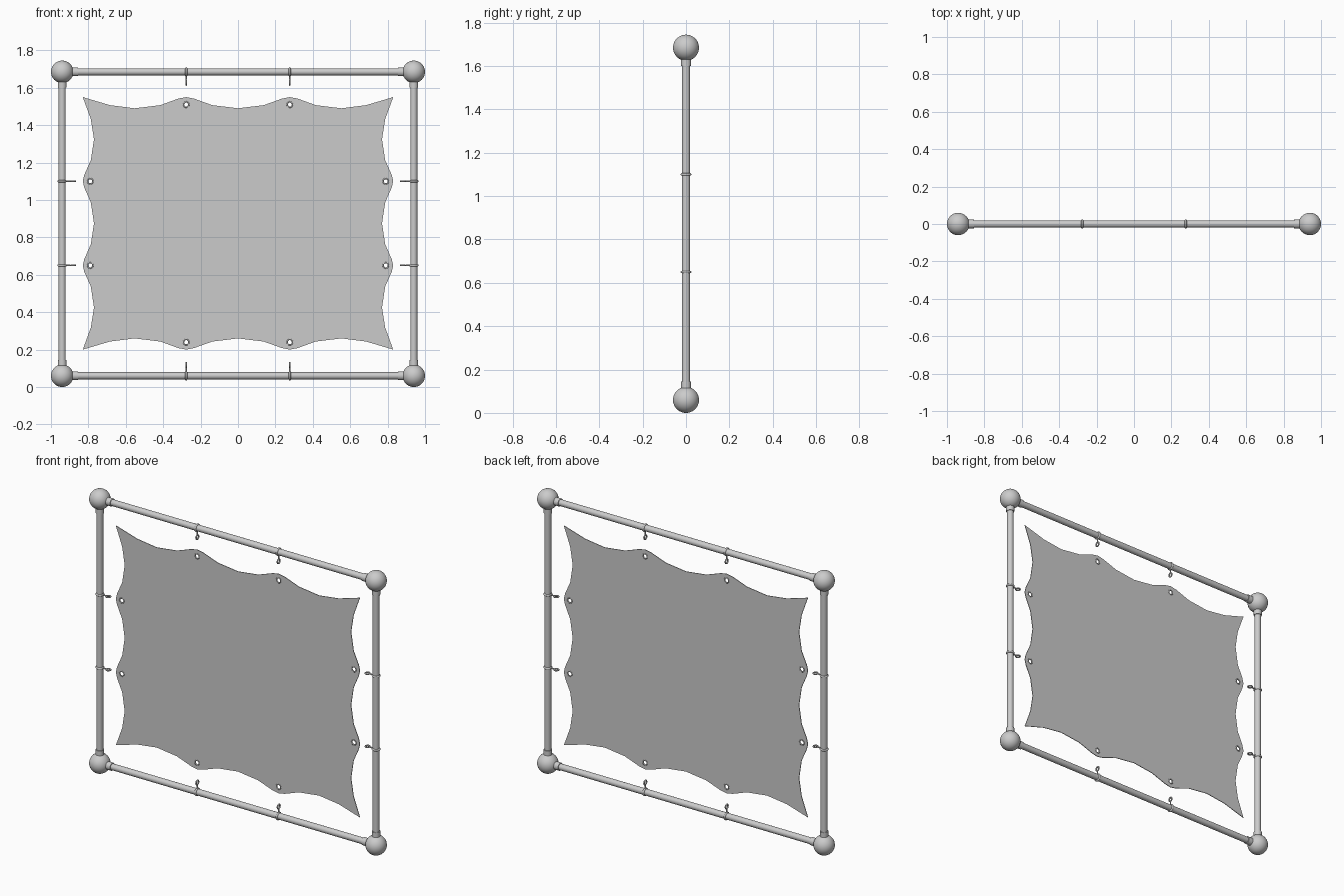
import bpy
from math import pi, cos, sin, radians
from mathutils import Vector

if "Cube" in bpy.data.objects:
    bpy.data.objects.remove(bpy.data.objects["Cube"])

CX, ZB, ZT = 0.94, 0.06, 1.685            # frame corner centres
SX, SB, ST = 0.83, 0.20, 1.55             # cloth bounds
TIE_X, TIE_Z = (-0.277, 0.277), (0.65, 1.10)


def finish(name, angle=40):
    ob = bpy.context.object
    ob.name = name
    bpy.ops.object.shade_smooth_by_angle(angle=radians(angle))
    return ob


def rod(name, a, b, r, n=24):
    a, b = Vector(a), Vector(b)
    d = b - a
    bpy.ops.mesh.primitive_cylinder_add(
        vertices=n, radius=r, depth=d.length, location=(a + b) / 2,
        rotation=d.to_track_quat('Z', 'Y').to_euler())
    return finish(name)


def ring(name, loc, axis, major, minor):
    bpy.ops.mesh.primitive_torus_add(
        location=loc, rotation=Vector(axis).to_track_quat('Z', 'Y').to_euler(),
        major_radius=major, minor_radius=minor, major_segments=24, minor_segments=10)
    return finish(name, 60)


# Ball corners
for x in (-CX, CX):
    for z in (ZB, ZT):
        bpy.ops.mesh.primitive_uv_sphere_add(segments=32, ring_count=20, radius=0.06,
                                             location=(x, 0, z))
        finish("corner_ball")


# Pipes with a collar at each end
def pipe(name, a, b):
    a, b = Vector(a), Vector(b)
    d = (b - a).normalized()
    rod(name, a, b, 0.019)
    for p, s in ((a, d), (b, -d)):
        rod("pipe_collar", p + s * 0.04, p + s * 0.085, 0.0235)


for z, n in ((ZB, "bottom_pipe"), (ZT, "top_pipe")):
    pipe(n, (-CX, 0, z), (CX, 0, z))
for x in (-CX, CX):
    pipe("side_pipe", (x, 0, ZB), (x, 0, ZT))


# Clamp ring, stem and eye on the pipe, and eyelet on the cloth
def tie(p, inward, along, eyelet):
    p, i = Vector(p), Vector(inward)
    ring("clamp_ring", p, along, 0.019, 0.006)
    rod("eye_stem", p + i * 0.015, p + i * 0.042, 0.004, 10)
    ring("hook_eye", p + i * 0.058, along, 0.0125, 0.0045)
    ring("eyelet", eyelet, (0, 1, 0), 0.0145, 0.004)


holes = []
for x in TIE_X:
    for z, s, e in ((ZT, -1, ST), (ZB, 1, SB)):
        holes.append((x, e + s * 0.04))
        tie((x, 0, z), (0, 0, s), (1, 0, 0), (x, 0, e + s * 0.04))
for z in TIE_Z:
    for s in (-1, 1):
        holes.append((s * (SX - 0.04), z))
        tie((s * CX, 0, z), (-s, 0, 0), (0, 0, 1), (s * (SX - 0.04), 0, z))

# Scalloped edge: (fraction along the edge, depth of cut)
half = [(0, 0), (0.087, 0.043), (0.167, 0.06), (0.25, 0.043), (0.308, 0.008),
        (0.333, 0), (0.358, 0.008), (0.417, 0.043), (0.5, 0.06)]
edge = half + [(1 - t, d) for t, d in half[-2:0:-1]]
corners = [Vector(c) for c in ((-SX, SB), (SX, SB), (SX, ST), (-SX, ST))]
outline = []
for k in range(4):
    a, b = corners[k], corners[(k + 1) % 4]
    d = (b - a).normalized()
    outline += [a.lerp(b, t) + Vector((-d.y, d.x)) * c for t, c in edge]

# Cloth panel with eyelet holes
cu = bpy.data.curves.new("panel_outline", 'CURVE')
cu.dimensions, cu.fill_mode, cu.extrude = '2D', 'BOTH', 0.002
loops = [outline] + [[(hx + 0.0135 * cos(j * pi / 10), hz + 0.0135 * sin(j * pi / 10))
                      for j in range(20)] for hx, hz in holes]
for pts in loops:
    sp = cu.splines.new('POLY')
    sp.points.add(len(pts) - 1)
    for q, p in zip(sp.points, pts):
        q.co = (p[0], p[1], 0, 1)
    sp.use_cyclic_u = True
panel = bpy.data.objects.new("cloth_panel", cu)
panel.rotation_euler = (pi / 2, 0, 0)
bpy.context.collection.objects.link(panel)
bpy.ops.object.select_all(action='DESELECT')
panel.select_set(True)
bpy.context.view_layer.objects.active = panel
bpy.ops.object.convert(target='MESH')
finish("cloth_panel", 30)
